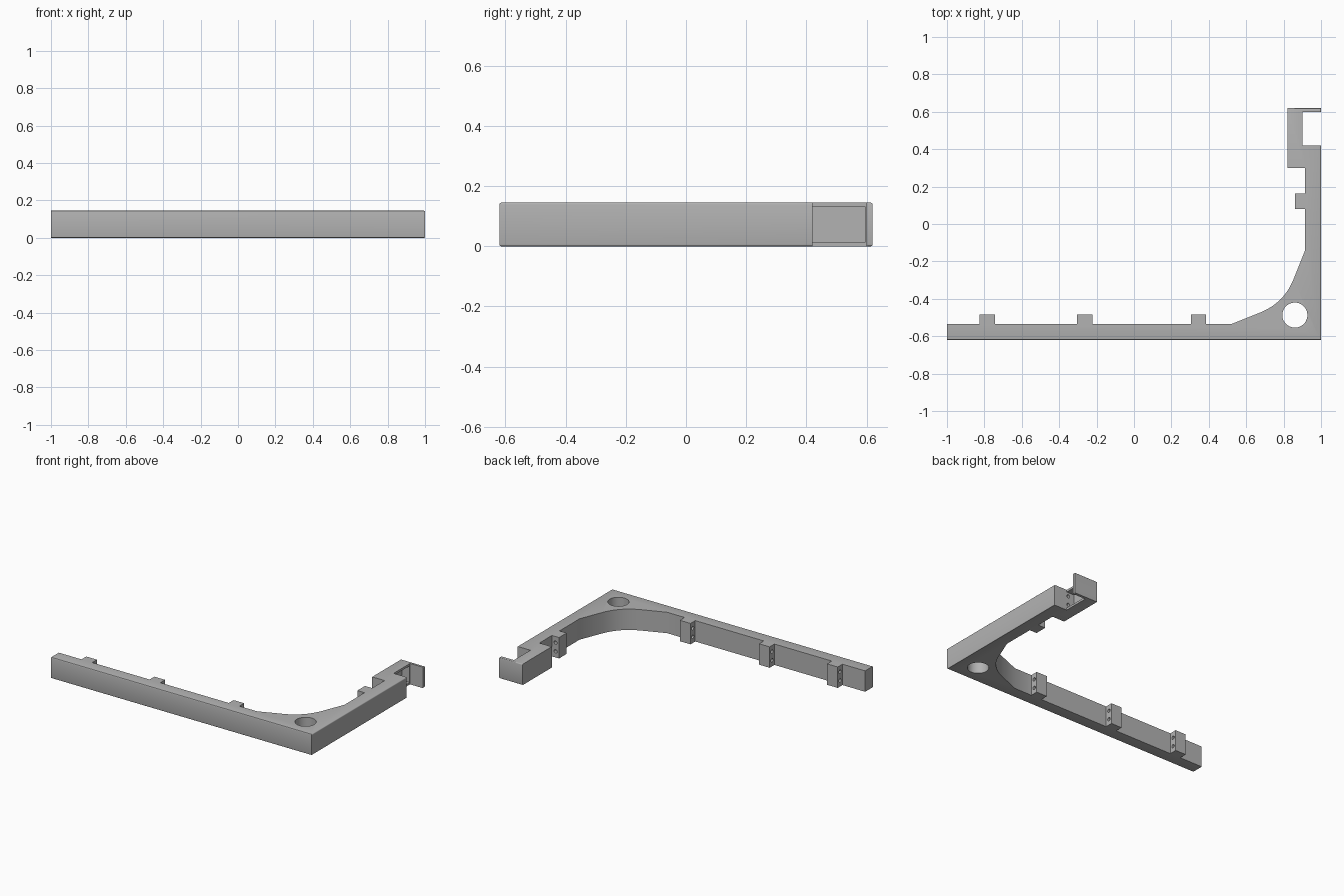
import bpy, bmesh, math
from mathutils import Vector

cube = bpy.data.objects.get("Cube")
if cube:
    bpy.data.objects.remove(cube, do_unlink=True)

H = 0.145              # overall height
IN_X, IN_Y = 0.915, -0.535   # inner faces of the two arms

grey = bpy.data.materials.new("plain grey")
grey.use_nodes = True
grey.diffuse_color = (0.45, 0.45, 0.45, 1)
bsdf = next(n for n in grey.node_tree.nodes if n.type == 'BSDF_PRINCIPLED')
bsdf.inputs["Base Color"].default_value = grey.diffuse_color


def gusset(n=14):
    """Inner corner brace from short arm to long arm: straight, curved, straight."""
    a, c, b = Vector((0.062, 0.24)), Vector((0.113, 0.113)), Vector((0.24, 0.062))
    pts = [Vector((0, 0.395))]
    for i in range(n + 1):
        t = i / n
        pts.append(a * (1 - t) ** 2 + c * 2 * t * (1 - t) + b * t * t)
    pts.append(Vector((0.395, 0)))
    return [(IN_X - p.x, IN_Y + p.y) for p in pts]


# Plan outline: outer corner, clip pocket, short arm lug, brace, long arm lugs
outline = [(-1, -0.62), (1, -0.62), (1, 0.42), (0.9, 0.42), (0.9, 0.6), (1, 0.6),
           (1, 0.62), (0.82, 0.62), (0.82, 0.3), (IN_X, 0.3),
           (IN_X, 0.163), (0.86, 0.163), (0.86, 0.08), (IN_X, 0.08)]
outline += gusset()
for x in (0.345, -0.263, -0.785):
    outline += [(x + 0.041, IN_Y), (x + 0.041, -0.483),
                (x - 0.041, -0.483), (x - 0.041, IN_Y)]
outline.append((-1, IN_Y))

bm = bmesh.new()
base = bm.faces.new([bm.verts.new((x, y, 0)) for x, y in outline])
top = bmesh.ops.extrude_face_region(bm, geom=[base])["geom"]
bmesh.ops.translate(bm, vec=(0, 0, H), verts=[v for v in top if isinstance(v, bmesh.types.BMVert)])
bmesh.ops.recalc_face_normals(bm, faces=bm.faces)


# Soften the long outer edges
def is_outer(e):
    p, q = (v.co for v in e.verts)
    if abs(p.z - q.z) > 0.01:
        return False
    front = max(p.y, q.y) < -0.615
    side = min(p.x, q.x) > 0.995
    back = min(p.y, q.y) > 0.615
    return front or side or back


bmesh.ops.bevel(bm, geom=[e for e in bm.edges if is_outer(e)], offset=0.006,
                segments=3, profile=0.5, affect='EDGES')
mesh = bpy.data.meshes.new("corner_bracket")
bm.to_mesh(mesh)
bm.free()
bracket = bpy.data.objects.new("corner_bracket", mesh)
bpy.context.collection.objects.link(bracket)
mesh.materials.append(grey)

cutters = []


def cut_cylinder(name, r, length, loc, rot=(0, 0, 0), n=20):
    bpy.ops.mesh.primitive_cylinder_add(vertices=n, radius=r, depth=length,
                                        location=loc, rotation=rot)
    cutters.append(bpy.context.object)
    cutters[-1].name = name


# Large corner hole, screw holes along both arms, hollow in the clip block
cut_cylinder("corner_hole_cutter", 0.067, 0.5, (0.86, -0.487, 0.07), n=48)
for z in (0.042, 0.103):
    cut_cylinder("long_screw_cutter", 0.012, 1.3, (-0.22, -0.508, z), (0, math.pi / 2, 0))
    cut_cylinder("short_screw_cutter", 0.012, 0.42, (0.887, 0.25, z), (math.pi / 2, 0, 0))
bpy.ops.mesh.primitive_cube_add(size=1, location=(0.88, 0.508, H / 2))
pocket = bpy.context.object
pocket.name = "pocket_cutter"
pocket.scale = (0.08, 0.176, 0.115)
cutters.append(pocket)

bpy.context.view_layer.objects.active = bracket
for c in cutters:
    mod = bracket.modifiers.new(c.name, 'BOOLEAN')
    mod.operation, mod.solver, mod.object = 'DIFFERENCE', 'EXACT', c
    bpy.ops.object.modifier_apply(modifier=mod.name)
for c in cutters:
    bpy.data.objects.remove(c, do_unlink=True)

bpy.ops.object.select_all(action='DESELECT')
bracket.select_set(True)
bpy.ops.object.shade_smooth_by_angle(angle=math.radians(30))
